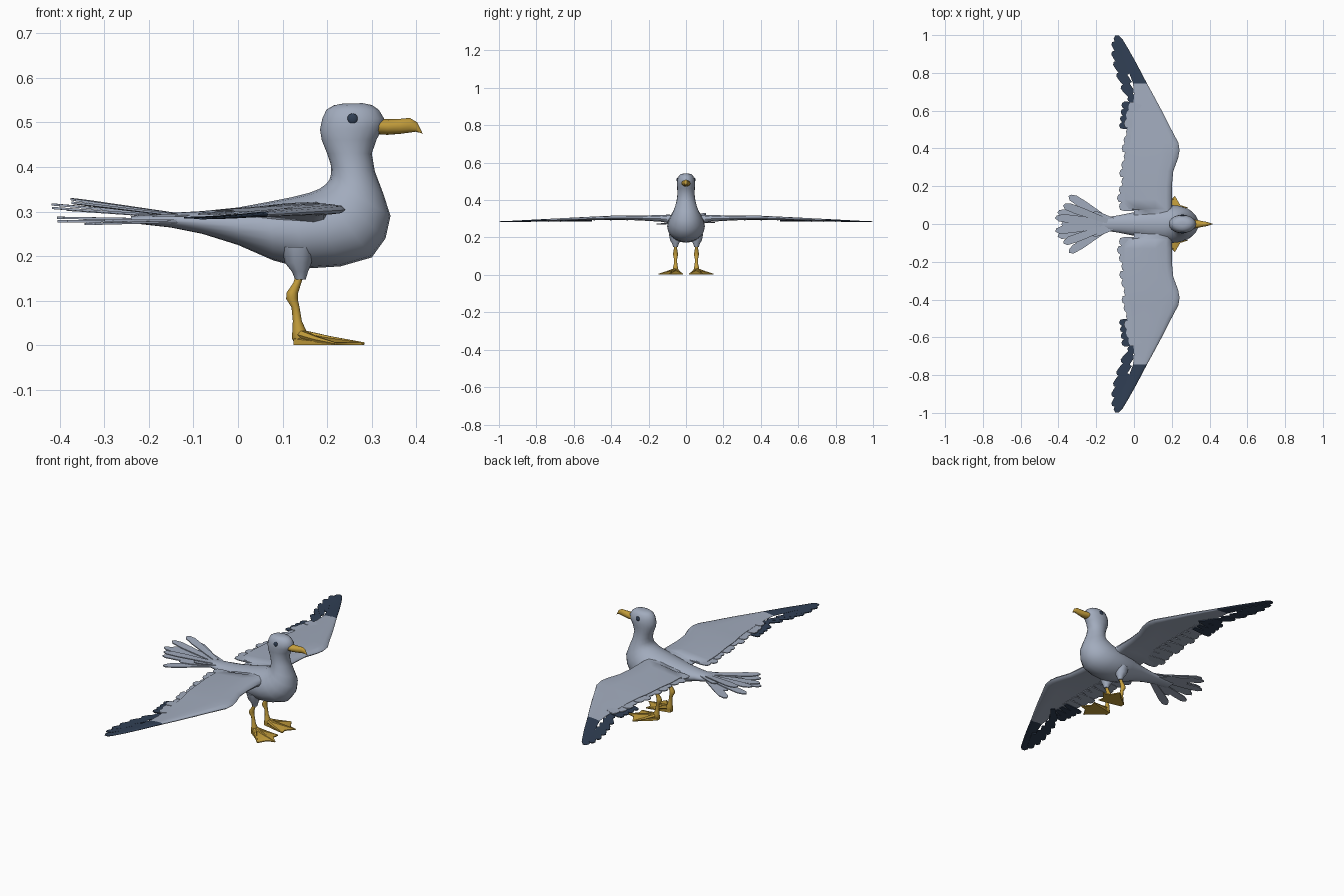
import bpy, bmesh, math
from mathutils import Vector

if "Cube" in bpy.data.objects:
    bpy.data.objects.remove(bpy.data.objects["Cube"])


def material(name, rgb):
    m = bpy.data.materials.new(name)
    m.diffuse_color = (*rgb, 1)
    m.use_nodes = True
    m.node_tree.nodes["Principled BSDF"].inputs["Base Color"].default_value = m.diffuse_color
    return m


GREY = material("plumage grey", (0.36, 0.41, 0.51))
DARK = material("wingtip navy", (0.03, 0.05, 0.09))
GOLD = material("bill and leg yellow", (0.55, 0.34, 0.045))


def finish(bm, name, mats, mirror=False, smooth=True):
    bmesh.ops.recalc_face_normals(bm, faces=bm.faces)
    me = bpy.data.meshes.new(name)
    bm.to_mesh(me)
    bm.free()
    ob = bpy.data.objects.new(name, me)
    bpy.context.collection.objects.link(ob)
    for m in mats:
        me.materials.append(m)
    if mirror:
        mod = ob.modifiers.new("mirror", 'MIRROR')
        mod.use_axis = (False, True, False)
        mod.use_clip = False
        mod.use_mirror_merge = False
    if smooth:
        bpy.ops.object.select_all(action='DESELECT')
        ob.select_set(True)
        bpy.context.view_layer.objects.active = ob
        bpy.ops.object.shade_smooth_by_angle(angle=math.radians(50))
    return ob


def loft(bm, rings):
    """Skin a list of closed point rings and cap both ends."""
    rows = [[bm.verts.new(p) for p in r] for r in rings]
    n = len(rows[0])
    for a, b in zip(rows, rows[1:]):
        for i in range(n):
            bm.faces.new((a[i], a[(i + 1) % n], b[(i + 1) % n], b[i]))
    bm.faces.new(rows[0])
    bm.faces.new(rows[-1])


def oval(top, bottom, half_w, y=0, n=20):
    """Oval ring across the line from top (x, z) to bottom (x, z)."""
    t, b = Vector((top[0], y, top[1])), Vector((bottom[0], y, bottom[1]))
    mid, half = (t + b) / 2, (t - b) / 2
    return [mid + half * math.cos(a) + Vector((0, half_w * math.sin(a), 0))
            for a in (2 * math.pi * i / n for i in range(n))]


def tube(bm, pts, y, n=10):
    """Upright limb through (x, z, radius) points."""
    loft(bm, [[(x + r * math.cos(a), y + r * math.sin(a), z)
               for a in (2 * math.pi * i / n for i in range(n))] for x, z, r in pts])


def feather(bm, base, tip, width, thick=0.004, mat=0):
    """Thin rounded blade from base to tip."""
    b, t = Vector(base), Vector(tip)
    side = (t - b).cross(Vector((0, 0, 1))).normalized() * width / 2
    up = Vector((0, 0, thick / 2))
    shape = [(0, -.6), (.7, -1), (.93, -.85), (1, -.15), (.97, .5), (.85, 1), (.6, 1), (0, .6)]
    pts = [b + (t - b) * u + side * v for u, v in shape]
    old = set(bm.faces)
    loft(bm, [[p + up for p in pts], [p - up for p in pts]])
    for f in bm.faces:
        if f not in old:
            f.material_index = mat


# Body, neck and head: back/top point, belly/front point, half width
body = [((-.24, .290), (-.24, .274), .030), ((-.15, .297), (-.15, .264), .036),
        ((-.08, .301), (-.08, .250), .046), ((0, .309), (0, .225), .062),
        ((.07, .322), (.08, .190), .085), ((.12, .332), (.15, .172), .097),
        ((.16, .342), (.23, .177), .101), ((.183, .351), (.30, .197), .096),
        ((.197, .361), (.331, .24), .085), ((.205, .371), (.342, .29), .071),
        ((.209, .385), (.326, .34), .059), ((.208, .405), (.307, .39), .050),
        ((.2, .43), (.300, .43), .046), ((.188, .460), (.311, .462), .047),
        ((.184, .484), (.325, .488), .049), ((.189, .508), (.328, .508), .047),
        ((.198, .528), (.316, .528), .039), ((.214, .538), (.300, .539), .028),
        ((.235, .542), (.28, .543), .012)]
bm = bmesh.new()
loft(bm, [oval(*s) for s in body])
finish(bm, "body", [GREY])

# Hooked bill
bill = [((.30, .508), (.30, .474), .026), ((.335, .507), (.335, .472), .021),
        ((.365, .508), (.362, .474), .015), ((.385, .510), (.385, .477), .011),
        ((.402, .500), (.398, .479), .007), ((.415, .473), (.411, .476), .002)]
bm = bmesh.new()
loft(bm, [oval(*s, n=12) for s in bill])
finish(bm, "bill", [GOLD])

# Eyes
bm = bmesh.new()
bmesh.ops.create_uvsphere(bm, u_segments=12, v_segments=8, radius=.012)
for v in bm.verts:
    v.co = Vector((v.co.x + .257, v.co.y * .45 + .045, v.co.z + .508))
finish(bm, "eyes", [DARK], mirror=True)

# Wing blades: y, leading x, trailing x, height, thickness
wing = [(.03, .20, .0, .290, .060), (.075, .20, -.0, .294, .050), (.08, .20, -.05, .295, .048),
        (.13, .20, -.05, .300, .036), (.20, .20, -.05, .302, .030), (.28, .208, -.04, .304, .026),
        (.35, .234, -.035, .304, .024), (.39, .241, -.03, .304, .023), (.43, .235, -.02, .303, .022),
        (.50, .198, -.01, .301, .019), (.60, .147, -.005, .298, .016), (.68, .104, .0, .295, .013),
        (.745, .068, -.005, .293, .011), (.85, .013, -.045, .289, .008),
        (.93, -.032, -.085, .286, .006), (.98, -.062, -.108, .285, .005), (.998, -.08, -.10, .284, .004)]


def wing_ring(y, lead, trail, z, t):
    c = lead - trail
    prof = [(0, 0), (.03, .38), (.12, .55), (.35, .5), (.7, .25), (1, .04),
            (1, -.04), (.7, -.12), (.35, -.32), (.12, -.45), (.03, -.32)]
    return [(lead - u * c, y, z + v * t) for u, v in prof]


bm = bmesh.new()
loft(bm, [wing_ring(*s) for s in wing])
for f in bm.faces:
    f.material_index = 1 if f.calc_center_median().y > .745 else 0
finish(bm, "wings", [GREY, DARK], mirror=True)

# Trailing feathers, dark primaries and dark patch
bm = bmesh.new()
for i in range(13):
    y = .092 + i * .044
    end = -.088 + .05 * (i / 12) + (.009, -.006, 0)[i % 3]
    feather(bm, (.04, y - .006, .299), (end, y + .004, .297 - .003 * (i % 2)), .050)
for i in range(4):
    y = .515 + i * .036
    feather(bm, (.03, y, .294), (-.078 + .004 * i, y + .008, .287), .038, mat=1)
primaries = [(-.03, .675), (-.065, .735), (-.088, .80), (-.105, .86), (-.114, .915), (-.113, .965)]
for i, (x, y) in enumerate(primaries):
    feather(bm, (x + .085, y - .09 - .008 * i, .291 - .001 * i), (x, y, .286), .036, mat=1)
finish(bm, "wing_feathers", [GREY, DARK], mirror=True, smooth=False)

# Tail fan
bm = bmesh.new()
tips = [(-.418, .035), (-.405, .065), (-.375, .10), (-.345, .15), (-.385, 0)]
for i, (x, y) in enumerate(tips):
    for s in ((1, -1) if y else (1,)):
        dz = (.018, -.012, .030, -.018, .006)[i] + .004 * s
        feather(bm, (-.14, s * y * .15, .284 + dz * .3), (x, s * y, .294 + dz), .044, .005)
for s in (1, -1):
    feather(bm, (-.10, s * .015, .290), (-.225, s * .055, .292), .04)
    feather(bm, (-.10, s * .01, .280), (-.30, s * .075, .280), .04)
finish(bm, "tail_feathers", [GREY], smooth=False)

# Feathered thighs
LEG = .056
bm = bmesh.new()
tube(bm, [(.135, .22, .038), (.135, .185, .030), (.139, .165, .018), (.140, .148, .012)], LEG)
finish(bm, "thighs", [GREY], mirror=True)

# Legs
bm = bmesh.new()
tube(bm, [(.141, .165, .009), (.133, .14, .009), (.122, .118, .013), (.121, .104, .013),
          (.129, .085, .009), (.133, .055, .010), (.137, .035, .015), (.138, .015, .017),
          (.140, .002, .012)], LEG)
finish(bm, "legs", [GOLD], mirror=True)

# Webbed feet: three toes joined by a scalloped web
outline = [(.125, .045), (.19, .030), (.252, .018), (.247, .048), (.283, .088),
           (.245, .100), (.218, .146), (.175, .105), (.125, .068)]
bm = bmesh.new()
rim = [bm.verts.new((x, y, .001)) for x, y in outline]
top = [bm.verts.new((x, y, .006 + .14 * max(0, .20 - x) * .8)) for x, y in outline]
hub = bm.verts.new((.16, LEG + .004, .026))
bm.faces.new(rim)
n = len(outline)
for i in range(n):
    j = (i + 1) % n
    bm.faces.new((rim[i], rim[j], top[j], top[i]))
    bm.faces.new((top[i], top[j], hub))
for tx, ty in ((.252, .018), (.283, .088), (.218, .146)):
    a, b = Vector((.135, LEG, .026)), Vector((tx, ty, .004))
    side = (b - a).cross(Vector((0, 0, 1))).normalized()
    loft(bm, [[p + side * r * math.cos(k * math.pi / 3) + Vector((0, 0, r * math.sin(k * math.pi / 3)))
               for k in range(6)]
              for p, r in ((a, .012), (a.lerp(b, .5) - Vector((0, 0, .002)), .008), (b, .003))])
finish(bm, "feet", [GOLD], mirror=True)
